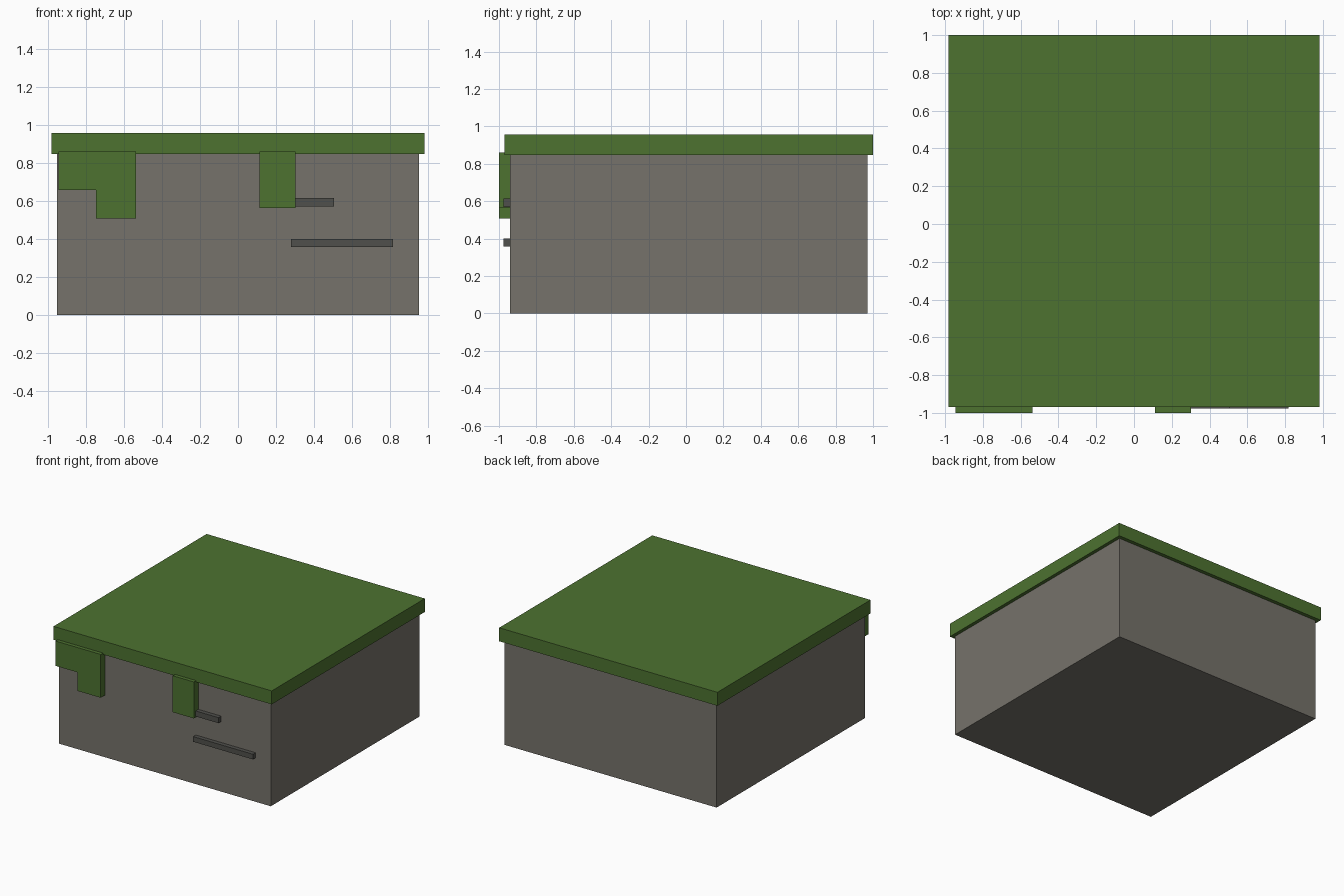
import bpy
import bmesh

if "Cube" in bpy.data.objects:
    bpy.data.objects.remove(bpy.data.objects["Cube"])


def material(name, rgb):
    mat = bpy.data.materials.new(name)
    mat.diffuse_color = (*rgb, 1.0)
    mat.use_nodes = True
    mat.node_tree.nodes["Principled BSDF"].inputs["Base Color"].default_value = mat.diffuse_color
    return mat


grass = material("grass", (0.075, 0.17, 0.03))
stone = material("stone", (0.18, 0.17, 0.145))
dark = material("dark_stone", (0.08, 0.08, 0.072))


def slab(name, profile, y0, y1, mat):
    """Extrude a front (x, z) outline from y0 back to y1."""
    bm = bmesh.new()
    face = bm.faces.new([bm.verts.new((x, y0, z)) for x, z in profile])
    ext = bmesh.ops.extrude_face_region(bm, geom=[face], use_keep_orig=True)
    moved = [g for g in ext["geom"] if isinstance(g, bmesh.types.BMVert)]
    bmesh.ops.translate(bm, verts=moved, vec=(0, y1 - y0, 0))
    bmesh.ops.recalc_face_normals(bm, faces=bm.faces)
    mesh = bpy.data.meshes.new(name)
    bm.to_mesh(mesh)
    bm.free()
    mesh.materials.append(mat)
    obj = bpy.data.objects.new(name, mesh)
    bpy.context.collection.objects.link(obj)
    return obj


def box(name, x0, x1, z0, z1, y0, y1, mat):
    return slab(name, [(x0, z0), (x1, z0), (x1, z1), (x0, z1)], y0, y1, mat)


# Stone body and overhanging grass top
box("stone_block", -0.955, 0.955, 0.0, 0.955, -0.942, 0.97, stone)
box("grass_cap", -0.983, 0.983, 0.848, 0.958, -0.97, 1.0, grass)

# Grass hanging over the front: stepped patch and straight patch
slab("grass_drip_left",
     [(-0.945, 0.86), (-0.945, 0.658), (-0.747, 0.658),
      (-0.747, 0.507), (-0.537, 0.507), (-0.537, 0.86)],
     -1.0, -0.942, grass)
box("grass_drip_right", 0.112, 0.302, 0.563, 0.86, -1.0, -0.942, grass)

# Raised dark strips on the front
box("upper_strip", 0.15, 0.507, 0.57, 0.615, -0.976, -0.942, dark)
box("lower_strip", 0.28, 0.818, 0.358, 0.4, -0.976, -0.942, dark)
